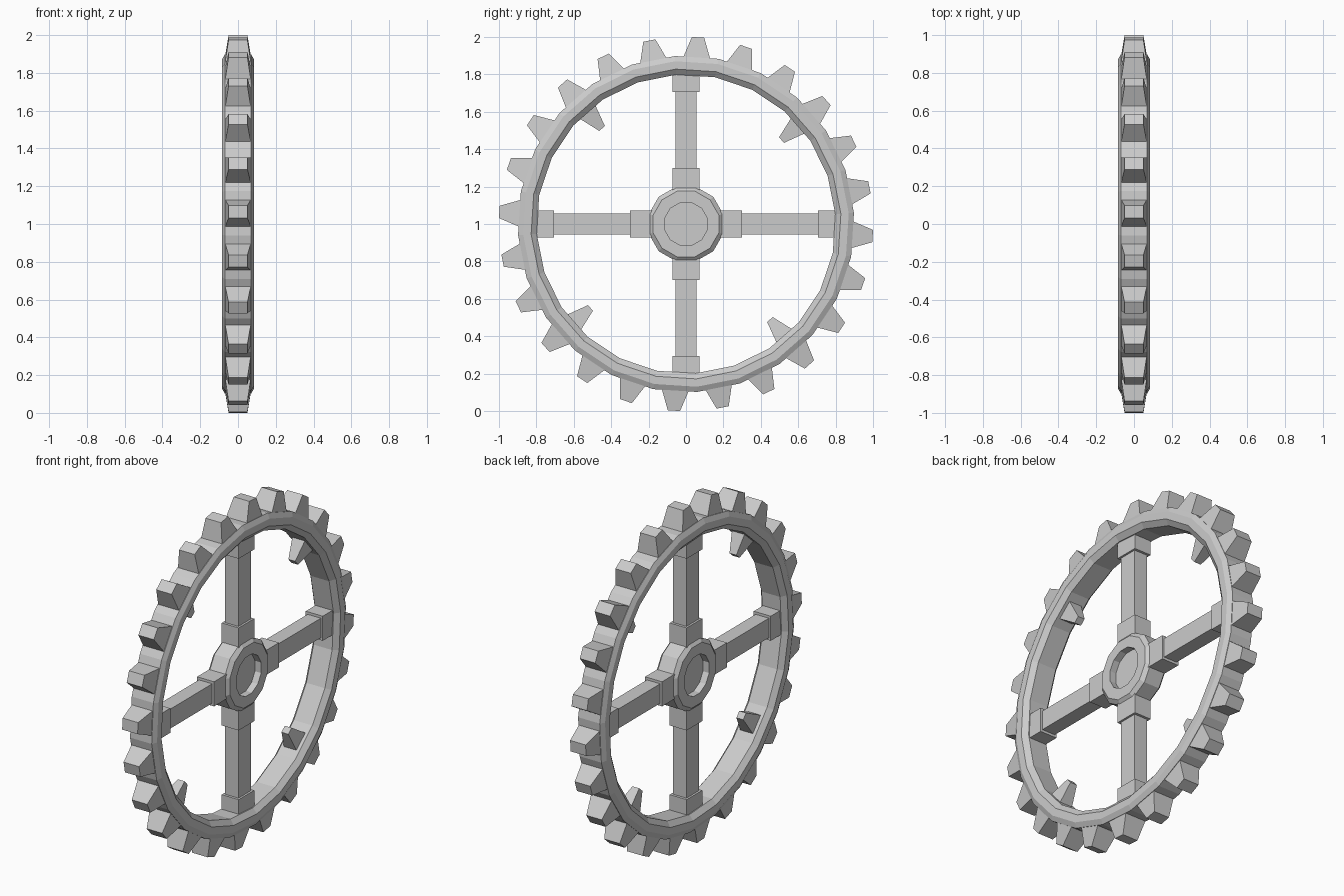
import bpy, bmesh
from math import cos, sin, pi, radians
from mathutils import Matrix

old = bpy.data.objects.get("Cube")
if old:
    bpy.data.objects.remove(old, do_unlink=True)

steel = bpy.data.materials.new("light_grey_metal")
steel.use_nodes = True
GREY = (0.6, 0.6, 0.6, 1)
steel.diffuse_color = GREY
steel.node_tree.nodes["Principled BSDF"].inputs["Base Color"].default_value = GREY

CENTRE = Matrix.Translation((0, 0, 1))
TOOTH_PHASE = radians(-3.7)
TEETH = 24


def finish(name, bm, turn=0.0):
    """Turn the part about the axle, lift it to the wheel centre and link it."""
    bmesh.ops.recalc_face_normals(bm, faces=bm.faces)
    bm.transform(CENTRE @ Matrix.Rotation(turn, 4, "X"))
    mesh = bpy.data.meshes.new(name)
    bm.to_mesh(mesh)
    bm.free()
    mesh.materials.append(steel)
    obj = bpy.data.objects.new(name, mesh)
    bpy.context.collection.objects.link(obj)
    return obj


def ring(name, half_profile, segments, phase):
    """Sweep a closed (radius, x) section, mirrored across x = 0, round the axle."""
    section = half_profile + [(r, -x) for r, x in reversed(half_profile)]
    bm = bmesh.new()
    loops = []
    for i in range(segments):
        a = phase + 2 * pi * i / segments
        loops.append([bm.verts.new((x, r * cos(a), r * sin(a))) for r, x in section])
    n = len(section)
    for i in range(segments):
        a, b = loops[i], loops[(i + 1) % segments]
        for j in range(n):
            k = (j + 1) % n
            bm.faces.new((a[j], a[k], b[k], b[j]))
    return finish(name, bm)


def block(name, turn, start, end):
    """Tapered radial block; start and end are (radius, half x, half width)."""
    bm = bmesh.new()
    bmesh.ops.create_cube(bm, size=2)
    for v in bm.verts:
        r, hx, hw = end if v.co.y > 0 else start
        v.co = (v.co.x * hx, r, v.co.z * hw)
    return finish(name, bm, turn)


# Chamfered outer rim, one flat under each tooth
ring("rim", [(0.80, 0.06), (0.83, 0.085), (0.872, 0.085), (0.90, 0.07)],
     TEETH, TOOTH_PHASE + pi / TEETH)

# Teeth round the rim
for i in range(TEETH):
    block(f"tooth_{i + 1}", TOOTH_PHASE + 2 * pi * i / TEETH,
          (0.875, 0.07, 0.077), (1.0, 0.05, 0.033))

# Hub with a shallow recess on both sides
ring("hub", [(0.118, 0.07), (0.182, 0.07), (0.206, 0.05)], 12, pi / 12)
bm = bmesh.new()
bmesh.ops.create_cone(bm, cap_ends=True, segments=12, radius1=0.125, radius2=0.125,
                      depth=0.06, matrix=Matrix.Rotation(pi / 2, 4, "Y"))
finish("hub_plate", bm, pi / 12)

# Four spokes with collars at both ends, and inner pegs between them
for i in range(4):
    a = i * pi / 2
    block(f"spoke_{i + 1}", a, (0.17, 0.043, 0.057), (0.82, 0.043, 0.057))
    block(f"hub_collar_{i + 1}", a, (0.16, 0.055, 0.072), (0.30, 0.055, 0.072))
    block(f"rim_collar_{i + 1}", a, (0.705, 0.055, 0.072), (0.82, 0.055, 0.072))
    block(f"inner_peg_{i + 1}", a + TOOTH_PHASE + pi / 4,
          (0.82, 0.045, 0.062), (0.68, 0.022, 0.02))
